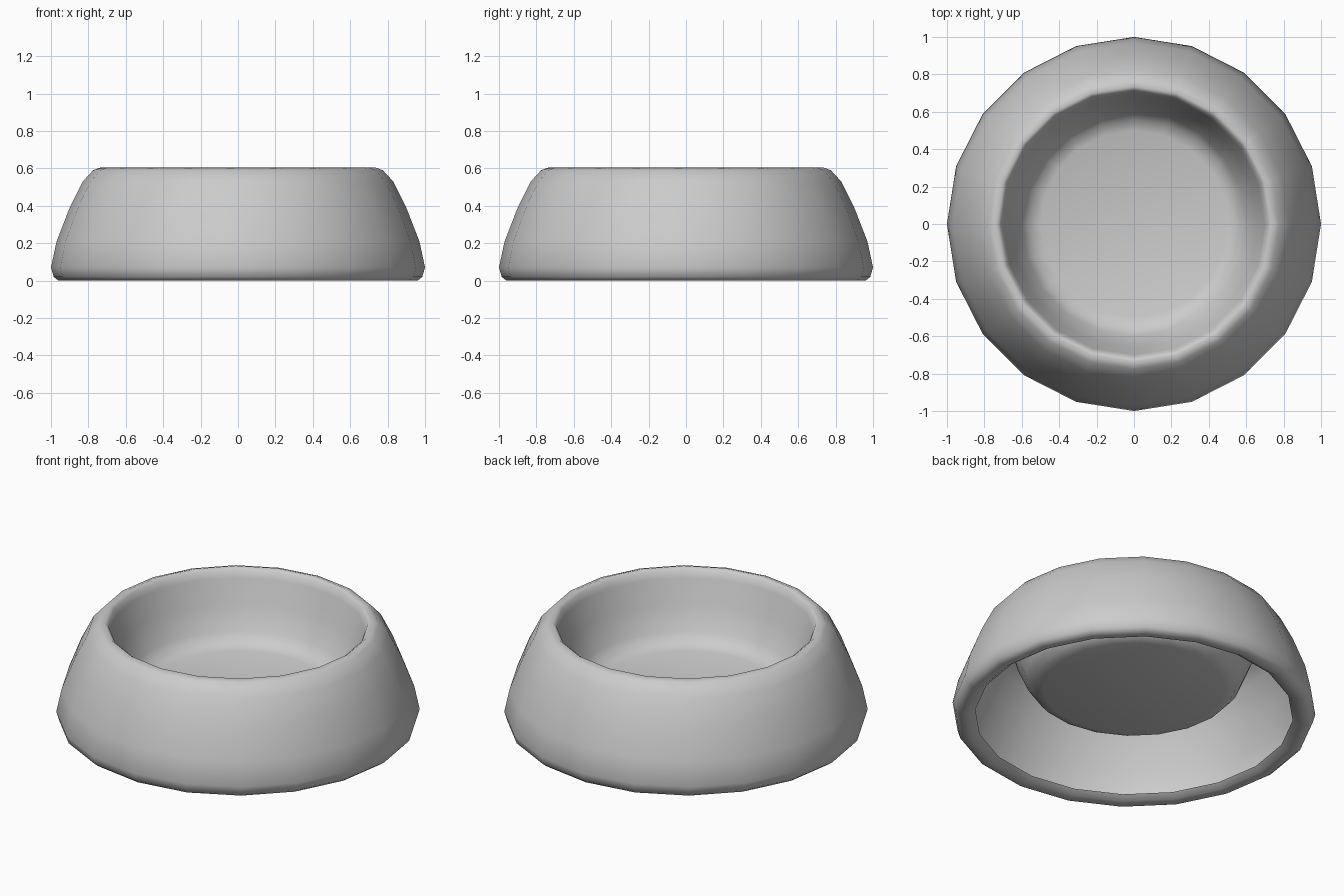
import bpy, bmesh
from math import cos, sin, pi

if "Cube" in bpy.data.objects:
    bpy.data.objects.remove(bpy.data.objects["Cube"])

SIDES = 20

# Half profile (radius, height): curled foot, flared outside, rim, inner bowl
PROFILE = [(0.875, 0.03), (0.91, 0.005), (0.96, 0.0), (0.985, 0.02), (1.0, 0.07),
           (0.97, 0.21), (0.90, 0.39), (0.83, 0.53), (0.775, 0.59), (0.735, 0.605),
           (0.715, 0.59), (0.70, 0.55), (0.66, 0.41), (0.60, 0.27), (0.56, 0.22),
           (0.50, 0.20)]


def lathe(name, profile, sides):
    bm = bmesh.new()
    rings = [[bm.verts.new((r * cos(2 * pi * i / sides), r * sin(2 * pi * i / sides), z))
              for i in range(sides)] for r, z in profile]
    for a, b in zip(rings, rings[1:]):
        for i in range(sides):
            j = (i + 1) % sides
            bm.faces.new((a[i], a[j], b[j], b[i]))
    # Bowl floor
    bm.faces.new(rings[-1])
    for f in bm.faces:
        f.smooth = True
    mesh = bpy.data.meshes.new(name)
    bm.to_mesh(mesh)
    bm.free()
    obj = bpy.data.objects.new(name, mesh)
    bpy.context.collection.objects.link(obj)
    return obj


# One continuous shell, open underneath
lathe("pet_bowl", PROFILE, SIDES)
